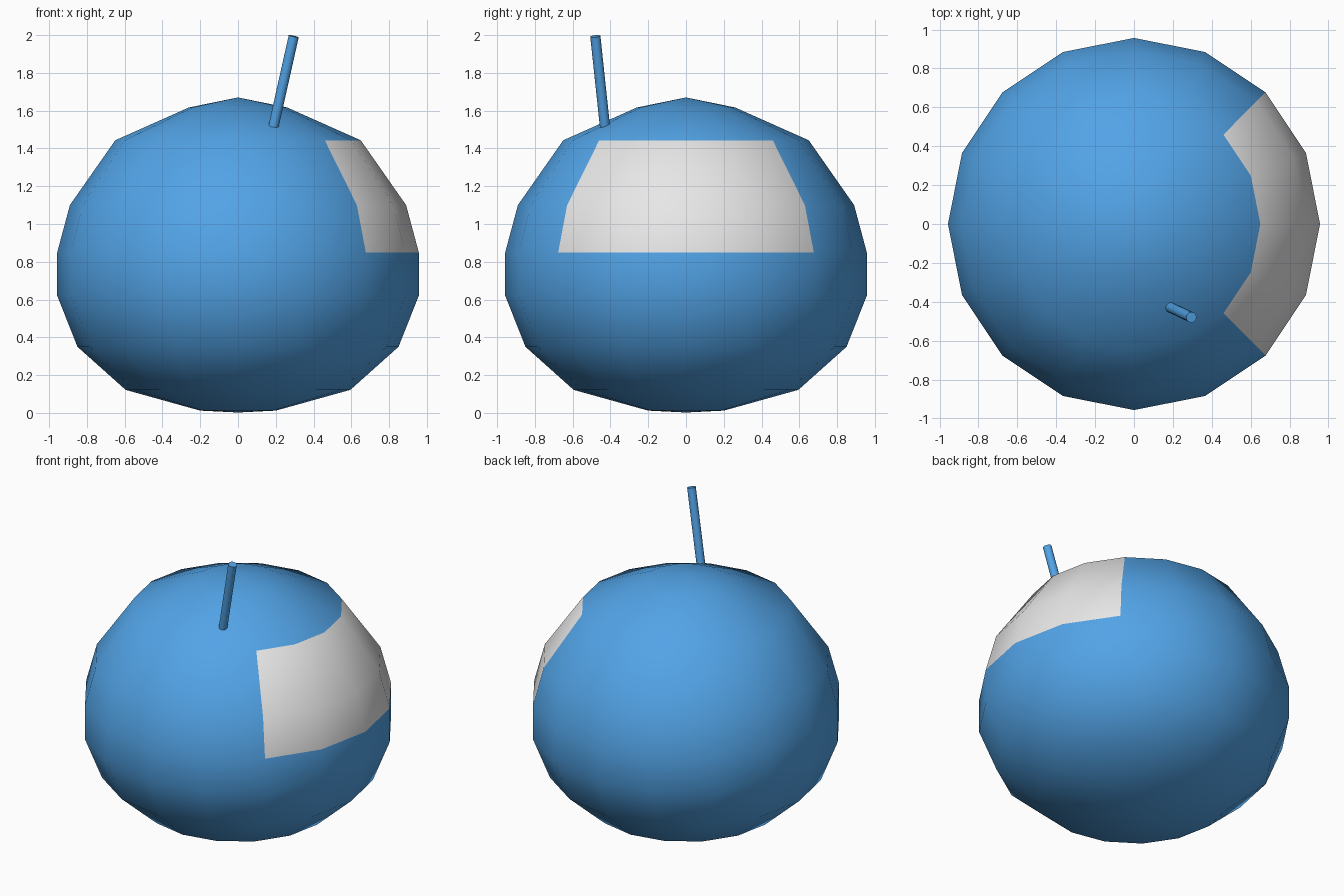
import bpy, bmesh, math
from mathutils import Vector

if "Cube" in bpy.data.objects:
    bpy.data.objects.remove(bpy.data.objects["Cube"])

SEGMENTS = 16
PROFILE = [(0.2, 0.012), (0.595, 0.122), (0.85, 0.35), (0.957, 0.62), (0.957, 0.85),
           (0.89, 1.10), (0.65, 1.443), (0.26, 1.617)]
BOTTOM, TOP = 0.002, 1.67


def material(name, colour):
    m = bpy.data.materials.new(name)
    m.diffuse_color = (*colour, 1)
    m.use_nodes = True
    m.node_tree.nodes["Principled BSDF"].inputs["Base Color"].default_value = m.diffuse_color
    return m


blue = material("blue", (0.085, 0.37, 0.8))
white = material("white", (0.8, 0.8, 0.8))


def finish(bm, name, mats, smooth_angle):
    bmesh.ops.recalc_face_normals(bm, faces=bm.faces)
    me = bpy.data.meshes.new(name)
    bm.to_mesh(me)
    bm.free()
    for m in mats:
        me.materials.append(m)
    ob = bpy.data.objects.new(name, me)
    bpy.context.collection.objects.link(ob)
    bpy.ops.object.select_all(action='DESELECT')
    ob.select_set(True)
    bpy.context.view_layer.objects.active = ob
    bpy.ops.object.shade_smooth_by_angle(angle=math.radians(smooth_angle))
    return ob


# Round body: a turned profile, closed to a point at both ends
bm = bmesh.new()
rings = []
for r, z in PROFILE:
    rings.append([bm.verts.new((r * math.cos(2 * math.pi * i / SEGMENTS),
                                r * math.sin(2 * math.pi * i / SEGMENTS), z))
                  for i in range(SEGMENTS)])
low, high = bm.verts.new((0, 0, BOTTOM)), bm.verts.new((0, 0, TOP))
for i in range(SEGMENTS):
    j = (i + 1) % SEGMENTS
    for a, b in zip(rings, rings[1:]):
        bm.faces.new((a[i], a[j], b[j], b[i]))
    bm.faces.new((low, rings[0][j], rings[0][i]))
    bm.faces.new((high, rings[-1][i], rings[-1][j]))

# White panel: the upper side faces within 45 degrees of +x
for f in bm.faces:
    c = f.calc_center_median()
    if 0.85 < c.z < 1.44 and abs(math.atan2(c.y, c.x)) < math.pi / 4:
        f.material_index = 1
finish(bm, "body", [blue, white], 60)

# Thin leaning rod on top
base, tip = Vector((0.19, -0.43, 1.525)), Vector((0.295, -0.48, 1.994))
axis = (tip - base).normalized()
base = base - axis * 0.02
bm = bmesh.new()
bmesh.ops.create_cone(bm, cap_ends=True, segments=16, radius1=0.027, radius2=0.027,
                      depth=(tip - base).length)
rod = finish(bm, "antenna", [blue], 40)
rod.rotation_mode = 'QUATERNION'
rod.rotation_quaternion = axis.to_track_quat('Z', 'Y')
rod.location = (base + tip) / 2
